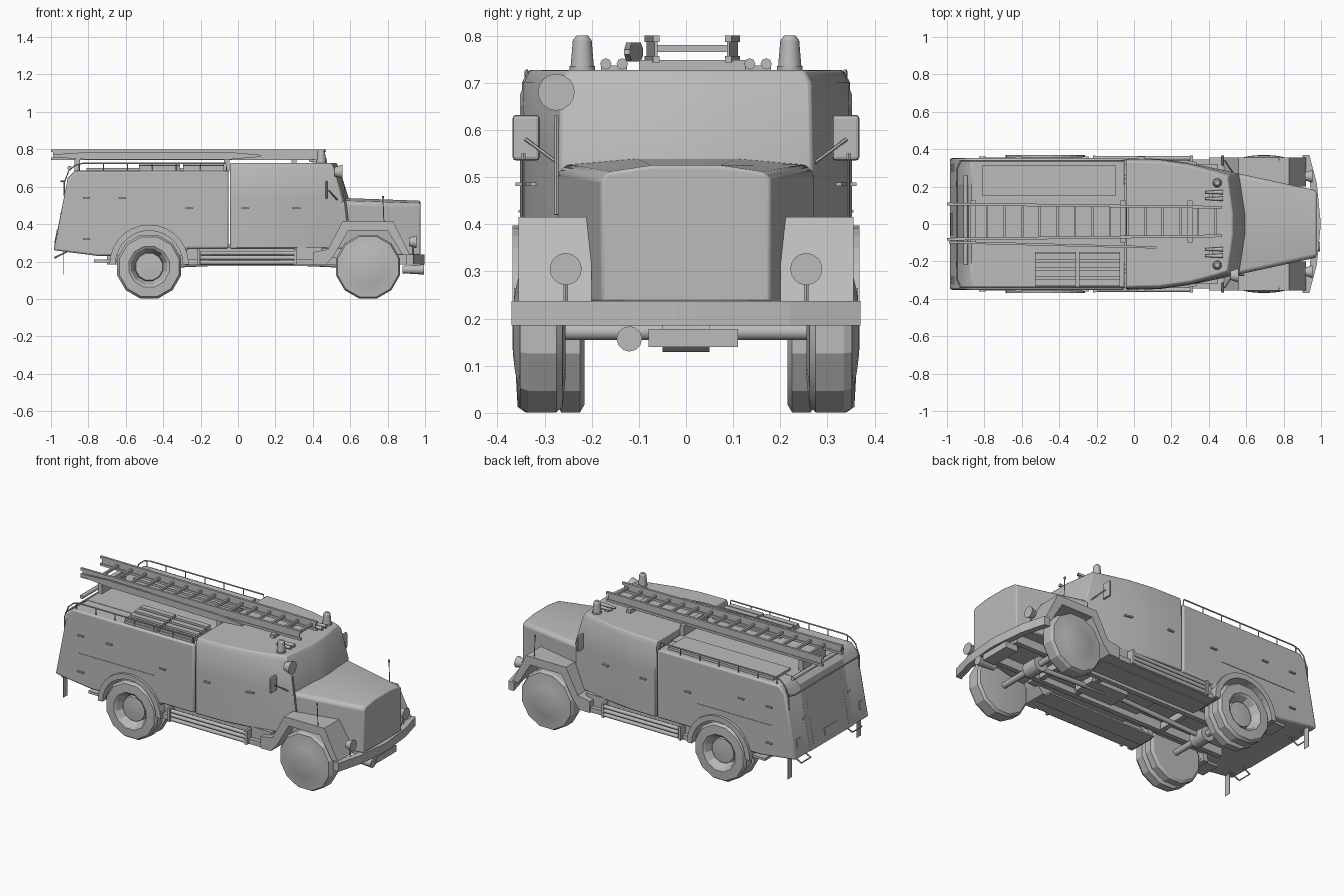
import bpy, bmesh, math
from mathutils import Vector

cube = bpy.data.objects.get("Cube")
if cube:
    bpy.data.objects.remove(cube, do_unlink=True)

grey = bpy.data.materials.new("plain_grey")
grey.use_nodes = True
grey.diffuse_color = (.5, .5, .5, 1)
grey.node_tree.nodes["Principled BSDF"].inputs["Base Color"].default_value = grey.diffuse_color

# Shared measures
SIDES = ((1, "left"), (-1, "right"))
HALF_WIDTH = .352
REAR_AXLE, FRONT_AXLE = -.475, .695
AXLE_HEIGHT, TYRE_RADIUS = .172, .177
ROOF, REAR_ROOF, FLOOR = .727, .685, .27


def finish(name, bm, bevel=None, smooth=None):
    bmesh.ops.recalc_face_normals(bm, faces=bm.faces)
    mesh = bpy.data.meshes.new(name)
    bm.to_mesh(mesh)
    bm.free()
    mesh.materials.append(grey)
    part = bpy.data.objects.new(name, mesh)
    bpy.context.collection.objects.link(part)
    if bevel:
        modifier = part.modifiers.new("bevel", "BEVEL")
        modifier.width, modifier.segments = bevel, 2
        modifier.limit_method, modifier.angle_limit = "ANGLE", math.radians(35)
    if smooth:
        bpy.ops.object.select_all(action="DESELECT")
        part.select_set(True)
        bpy.context.view_layer.objects.active = part
        bpy.ops.object.shade_smooth_by_angle(angle=math.radians(smooth))


def loft(name, rings, **style):
    """Skin a list of equal rings and cap both ends."""
    bm = bmesh.new()
    loops = [[bm.verts.new(point) for point in ring] for ring in rings]
    for lower, upper in zip(loops, loops[1:]):
        for i in range(len(lower)):
            bm.faces.new((lower[i - 1], lower[i], upper[i], upper[i - 1]))
    bm.faces.new(loops[0])
    bm.faces.new(loops[-1])
    finish(name, bm, **style)


def side_prism(name, outline, inner, outer, **style):
    """Extrude a side outline across the vehicle."""
    loft(name, [[(x, y, z) for x, z in outline] for y in (inner, outer)], **style)


def box(name, x, y, z, **style):
    side_prism(name, [(x[0], z[0]), (x[1], z[0]), (x[1], z[1]), (x[0], z[1])], *y, **style)


def bar(name, path, width, heights):
    """Rectangular bar running lengthwise, with one height per point."""
    corners = ((-1, -1), (1, -1), (1, 1), (-1, 1))
    loft(name, [[(x, y + a * width / 2, z + b * height / 2) for a, b in corners]
                for (x, y, z), height in zip(path, heights)])


def circle(radius, sides, start=0):
    angles = [math.tau * (k + start) / sides for k in range(sides)]
    return [(radius * math.cos(a), radius * math.sin(a)) for a in angles]


def tube(name, path, radius=.005, end_radius=None, sides=6):
    """Round bar along a path, optionally tapering."""
    path = [Vector(point) for point in path]
    end_radius = radius if end_radius is None else end_radius
    rings = []
    for i, point in enumerate(path):
        along = (path[min(i + 1, len(path) - 1)] - path[max(i - 1, 0)]).normalized()
        helper = Vector((0, 0, 1)) if abs(along.z) < .9 else Vector((0, 1, 0))
        u = along.cross(helper).normalized()
        v = along.cross(u)
        r = radius + (end_radius - radius) * i / (len(path) - 1)
        rings.append([point + u * a + v * b for a, b in circle(r, sides)])
    loft(name, rings, smooth=50)


def wheel(name, profile, axle, side):
    """Turn (radius, y) pairs around a crosswise axle."""
    loft(name, [[(axle + a, side * y, AXLE_HEIGHT + b) for a, b in circle(r, 12, .5)]
                for r, y in profile], smooth=25)


def arc(radius, steps):
    """Half circle over the rear axle, back to front."""
    angles = [math.pi * (1 - k / steps) for k in range(steps + 1)]
    return [(REAR_AXLE + radius * math.cos(a), .185 + radius * math.sin(a)) for a in angles]


def mirrored(half):
    return half + [(x, -y) for x, y in reversed(half)]


def tail_x(z):
    return -.985 + (z - .26) / 5


def tail_plate(name, y, z, thickness):
    """Thin plate lying on the sloping back."""
    outer = [(tail_x(h) - thickness, h) for h in z]
    inner = [(tail_x(h) + thickness, h) for h in reversed(z)]
    side_prism(name, outer + inner, *y)


# Rear equipment body with wheel arches
back = [(-.05, FLOOR), (-.05, REAR_ROOF), (-.87, REAR_ROOF), (-.91, .645), (tail_x(.26), .26)]
side_outline = back + [(-.75, .23), (-.68, .23)] + arc(.195, 12)[1:-1] + [(-.27, FLOOR)]
side_prism("body_core", [(x, z + .002) for x, z in back + [(-.75, .23), (-.3, .23)]], -.21, .21)
for s, side in SIDES:
    side_prism(f"{side}_body_side", side_outline, s * .2, s * HALF_WIDTH, bevel=.01, smooth=40)
    side_prism(f"{side}_rear_arch_lip", arc(.212, 14) + arc(.18, 14)[::-1], s * .2, s * .368)
    box(f"{side}_locker_seam", (-.83, -.32), (s * .34, s * .355), (.425, .43))
    for x, z in ((-.81, .54), (-.62, .54), (-.26, .485), (-.81, .32), (.04, .485)):
        bar(f"{side}_latch", [(x + d, s * HALF_WIDTH, z) for d in (-.02, .02)], .02, (.008, .008))
    bar(f"{side}_front_door_handle", [(.29, s * .33, .485), (.335, s * .32, .485)], .02, (.008, .008))

# Cab: plan outline drawn in toward the roof behind a raked windscreen
plan = [(-.042, HALF_WIDTH), (.14, .348), (.3, .325), (.47, .29), (.56, .268), (.595, .06)]


def cab_ring(z, rake, tuck):
    return [(x - rake * max(0, x - .3) / .3, y, z)
            for x, y in mirrored([(x, max(y - tuck, .06)) for x, y in plan])]


loft("cab", [cab_ring(FLOOR, 0, 0), cab_ring(.53, 0, 0), cab_ring(.7, .055, .004), cab_ring(ROOF, .07, .018)],
     bevel=.006, smooth=35)
box("cab_floor", (-.1, .56), (-.22, .22), (.22, .29))


# Bonnet tapering to an upright nose
def bonnet_ring(x, half, crown):
    edge = [(half, .235), (half, crown - .03), (half - .015, crown - .014), (half * .4, crown)]
    return [(x, y, z) for y, z in edge] + [(x, -y, z) for y, z in reversed(edge)]


loft("bonnet", [bonnet_ring(.55, .272, .54), bonnet_ring(.975, .18, .525)], bevel=.007, smooth=35)

# Wings, wheels and running boards
wing_top = [(.4, .18), (.4, .25), (.48, .265), (.56, .415), (.83, .415), (.92, .235)]
wing_arch = [(.88, .235), (.8, .365), (.59, .365), (.515, .235), (.47, .18)]
tyre = [(.1, .255), (.165, .262), (TYRE_RADIUS, .275), (TYRE_RADIUS, .335), (.168, .352)]
dome = [(.12, .355), (.09, .362), (.05, .367), (.02, .368)]
twin_tyre = [(.16, .215), (TYRE_RADIUS, .225), (TYRE_RADIUS, .265), (.15, .275), (.15, .285)]
outer_tyre = [(TYRE_RADIUS, .295), (TYRE_RADIUS, .34), (.165, .357)]
dished_hub = [(.112, .36), (.1, .352), (.078, .305), (.074, .325), (.02, .33)]
for s, side in SIDES:
    side_prism(f"{side}_front_wing", wing_top + wing_arch, s * .2, s * .355)
    box(f"{side}_inner_wing", (.56, .84), (s * .18, s * .205), (.25, .41))
    wheel(f"{side}_front_wheel", tyre + dome, FRONT_AXLE, s)
    wheel(f"{side}_rear_wheel", twin_tyre + outer_tyre + dished_hub, REAR_AXLE, s)
    box(f"{side}_running_board", (-.28, .45), (s * .24, s * .345), (.18, .21))
    box(f"{side}_sill", (-.28, .45), (s * .26, s * .32), (.2, .275))
    for z in (.195, .22, .245):
        tube(f"{side}_step_tube", [(-.2, s * HALF_WIDTH, z), (.3, s * HALF_WIDTH, z)], .012, sides=8)
    for x in (-.22, .3):
        box(f"{side}_step_bracket", (x, x + .015), (s * .3, s * .365), (.18, .265))
    box(f"{side}_wheel_tail", (-.77, -.65), (s * .22, s * .34), (.195, .21))
    box(f"{side}_mud_flap", (-.932, -.93), (s * .31, s * .35), (.13, .26))
    tube(f"{side}_tow_loop", [(-.9, s * .2, .26), (-.98, s * .2, .22), (-.98, s * .29, .22), (-.9, s * .29, .26)])

# Headlamps, marker rods, beacons, horns and mirrors
for s, side in SIDES:
    lamp = s * .255
    tube(f"{side}_headlamp", [(.915, lamp, .305), (.955, lamp, .305)], .022, .034, sides=16)
    tube(f"{side}_lamp_stalk", [(.935, lamp, .28), (.935, lamp, .22)])
    rod = s * .345
    tube(f"{side}_marker_rod", [(.78, rod, .41), (.775, rod, .54)], .0025)
    tube(f"{side}_marker_tip", [(.775, rod, .537), (.775, rod, .55)], .006)
    beacon = (.445, s * .22)
    tube(f"{side}_beacon_base", [(*beacon, .71), (*beacon, .735)], .027, sides=12)
    tube(f"{side}_beacon", [(*beacon, .73), (*beacon, .79)], .025, .02, sides=12)
    tube(f"{side}_beacon_cap", [(*beacon, .79), (*beacon, .8)], .02, .012, sides=12)
    for y in (s * .135, s * .17):
        tube(f"{side}_horn", [(.38, y, .74), (.475, y, .74)], .006, .012, sides=8)
    box(f"{side}_horn_mount", (.4, .42), (s * .125, s * .18), (.72, .737))
    box(f"{side}_mirror", (.465, .482), (s * .31, s * .368), (.535, .632), bevel=.008)
    tube(f"{side}_mirror_arm", [(.535, s * .265, .525), (.485, s * .34, .58)], .004)

# Spot lamp on a post beside the windscreen
tube("spot_lamp_post", [(.585, -.275, .42), (.56, -.275, .63)])
tube("spot_lamp", [(.515, -.275, .68), (.56, -.275, .68)], .024, .039, sides=16)

# Swept front bumper, winch and signal horn
sweep = mirrored([(.925, .37), (.965, .22), (.985, .02)])
bumper_plan = [(x + .012, y) for x, y in sweep] + [(x - .025, y) for x, y in reversed(sweep)]
loft("front_bumper", [[(x, y, z) for x, y in bumper_plan] for z in (.185, .237)])
box("winch", (.91, .99), (-.08, .11), (.14, .178))
tube("signal_horn", [(.88, -.12, .157), (.995, -.12, .157)], .02, .027, sides=12)

# Chassis rails, axles and drive line
for s, side in SIDES:
    box(f"{side}_chassis_rail", (-.7, .93), (s * .1, s * .13), (.185, .24))
    box(f"{side}_skirt_plate", (-.28, .45), (s * .165, s * .28), (.175, .185))
for x in (-.3, .3, .55, .88):
    box("chassis_cross_member", (x, x + .03), (-.12, .12), (.19, .23))
for x in (REAR_AXLE, FRONT_AXLE):
    tube("axle", [(x, -.27, AXLE_HEIGHT), (x, .27, AXLE_HEIGHT)], .018, sides=10)
    tube("differential", [(x, -.05, AXLE_HEIGHT), (x, .05, AXLE_HEIGHT)], .045, sides=10)
tube("drive_shaft", [(REAR_AXLE, 0, .175), (.1, 0, .2), (FRONT_AXLE, 0, .175)], .014, sides=8)
box("gearbox", (.1, .35), (-.07, .07), (.185, .25))


# Roof ladder, narrowing toward the front
def ladder_point(side, x, z):
    return (x, .013 + side * (.082 - .012 * x), z)


for s, side in SIDES:
    for z in (.75, .793):
        bar(f"{side}_ladder_rail", [ladder_point(s, x, z) for x in (-1, .47)], .014, (.014, .014))
    bar(f"{side}_ladder_web", [ladder_point(s, x, .77) for x in (-.99, .46)], .006, (.04, .04))
for i in range(15):
    x = -.88 + i * .094
    box("ladder_rung", (x - .006, x + .006), [ladder_point(k, x, 0)[1] for k, _ in SIDES], (.765, .78))
for x in (-.86, -.06, .3):
    box("ladder_support", (x - .014, x + .014), (-.1, .125), (.68, .748))
pole = [(-.99, -.097, .765), (-.8, -.102, .765), (-.05, -.121, .765), (.12, -.125, .765)]
bar("hook_pole", pole, .012, (.015, .04, .04, .01))
tube("ladder_roller", [(-.9, -.22, .7), (-.9, .26, .7)], .012, sides=8)

# Roof lid on the left, slatted hose trays on the right
box("roof_lid", (-.81, -.1), (.15, .315), (.68, .7))
for tray in ((-.53, -.31), (-.295, -.075)):
    box("hose_tray", tray, (-.335, -.15), (.68, .7))
    for k in range(4):
        y = -.33 + k * .047
        box("tray_slat", tray, (y, y + .034), (.7, .712 + k * .005))

# Roof railings that curve down the tail
for s, side in SIDES:
    y = s * .338
    path = [(-.06, REAR_ROOF), (-.065, .725), (-.83, .725), (-.87, .715), (-.905, .685), (-.93, .62), (-.93, .55)]
    tube(f"{side}_roof_rail", [(x, y, z) for x, z in path], .004)
    for k in range(6):
        x = -.2 - k * .13
        tube(f"{side}_rail_post", [(x, y, .68), (x, y, .725)], .003)

# Tail door seams, lamps, latches and handrail
for s, side in SIDES:
    tail_plate(f"{side}_tail_seam", (s * .165, s * .17), (.28, .62), .002)
    tail_plate(f"{side}_tail_lamp", (s * .28, s * .32), (.32, .37), .005)
    tail_plate(f"{side}_tail_latch", (s * .2, s * .23), (.45, .46), .005)
tail_plate("rear_plate", (-.06, .06), (.3, .34), .005)
tube("tail_handrail", [(-.93, -.33, .63), (-.945, -.3, .63), (-.945, .3, .63), (-.93, .33, .63)])
